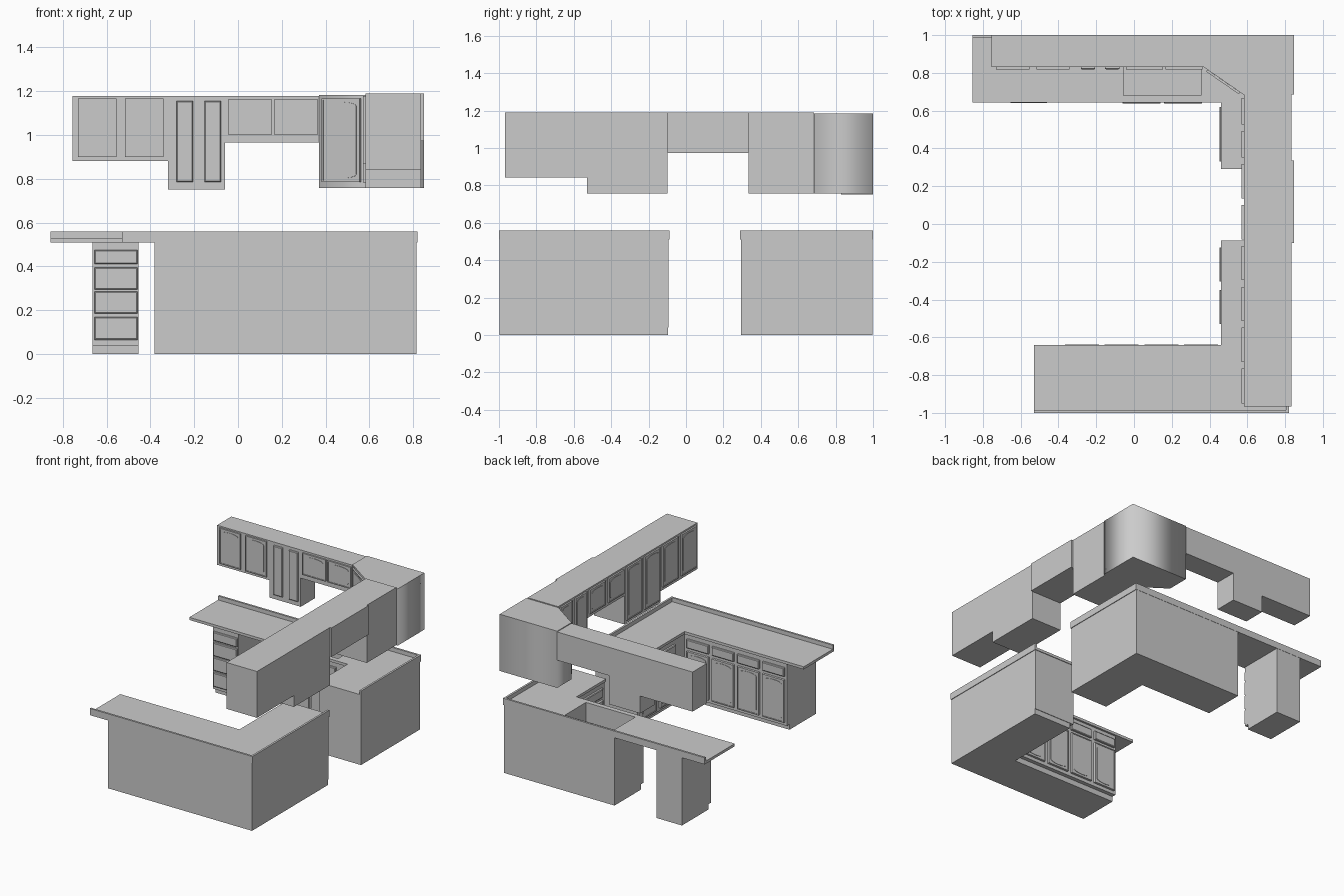
import bpy, bmesh, math
from mathutils import Matrix

cube = bpy.data.objects.get("Cube")
if cube:
    bpy.data.objects.remove(cube, do_unlink=True)

grey = bpy.data.materials.new("plain grey")
grey.use_nodes = True
grey.diffuse_color = (0.6, 0.6, 0.6, 1)
grey.node_tree.nodes["Principled BSDF"].inputs["Base Color"].default_value = (0.6, 0.6, 0.6, 1)


def finish(name, bm):
    bmesh.ops.recalc_face_normals(bm, faces=bm.faces[:])
    mesh = bpy.data.meshes.new(name)
    bm.to_mesh(mesh)
    bm.free()
    mesh.materials.append(grey)
    obj = bpy.data.objects.new(name, mesh)
    bpy.context.collection.objects.link(obj)
    return obj


def add_prism(bm, pts, low, high, shrink=0.0):
    """Extrude an outline upward; shrink chamfers the top rim."""
    face = bm.faces.new([bm.verts.new((x, y, low)) for x, y in pts])
    top = bmesh.ops.extrude_face_region(bm, geom=[face])["geom"]
    for v in top:
        if isinstance(v, bmesh.types.BMVert):
            v.co.z = high
            v.co.x -= math.copysign(shrink, v.co.x)
            v.co.y -= math.copysign(shrink, v.co.y)


def prism(name, pts, low, high):
    bm = bmesh.new()
    add_prism(bm, pts, low, high)
    return finish(name, bm)


def rect(x0, x1, y0, y1):
    return [(x0, y0), (x1, y0), (x1, y1), (x0, y1)]


def ell(xo, x_end, x_in, yo, y_in, y_end):
    """L outline with its outer corner at xo, yo."""
    return [(xo, yo), (x_end, yo), (x_end, y_in), (x_in, y_in), (x_in, y_end), (xo, y_end)]


def front(name, x, y, angle, width, z0, z1, arched=True, thick=0.015):
    """Door or drawer front; angle 0 faces -y."""
    bm = bmesh.new()
    w, h = width / 2, (z1 - z0) / 2
    add_prism(bm, rect(-w, w, -h, h), 0, thick - 0.004)
    if arched:
        # Frame around a sunken field, with a raised arched panel in it
        rim = 0.007
        for r in (rect(-w, -w + rim, -h, h), rect(w - rim, w, -h, h),
                  rect(-w + rim, w - rim, -h, -h + rim), rect(-w + rim, w - rim, h - rim, h)):
            add_prism(bm, r, thick - 0.004, thick)
        pw, ph, rise = w - 0.02, h - 0.035, 0.018
        arc = [(pw * math.cos(math.pi * i / 8), ph + rise * math.sin(math.pi * i / 8))
               for i in range(9)]
        add_prism(bm, arc + [(-u, -v) for u, v in arc], thick - 0.004, thick - 0.001)
    else:
        add_prism(bm, rect(-w, w, -h, h), thick - 0.004, thick, 0.005)
    bm.transform(Matrix.Translation((x, y, (z0 + z1) / 2))
                 @ Matrix.Rotation(angle, 4, "Z") @ Matrix.Rotation(math.pi / 2, 4, "X"))
    return finish(name, bm)


SOUTH, WEST, NORTH = 0, -math.pi / 2, math.pi

# Base cabinets: body over a recessed toe kick
TOE, BODY, SLAB, LIP = 0.04, 0.51, 0.53, 0.56
prism("front_base", ell(0.815, -0.38, 0.47, -0.998, -0.655, -0.093), TOE, BODY)
prism("front_toe_kick", ell(0.815, -0.38, 0.5, -0.998, -0.685, -0.097), 0, TOE)
back_base = prism("back_base", ell(0.815, -0.105, 0.47, 0.998, 0.655, 0.295), TOE, BODY)
prism("back_toe_kick", ell(0.815, -0.105, 0.5, 0.998, 0.685, 0.295), 0, TOE)
prism("drawer_base", rect(-0.665, -0.455, 0.655, 0.998), TOE, BODY)
prism("drawer_toe_kick", rect(-0.665, -0.455, 0.685, 0.998), 0, TOE)

# Countertops with a raised lip along the outer sides
prism("front_counter", ell(0.82, -0.53, 0.46, -1, -0.64, -0.088), BODY, SLAB)
prism("front_backsplash", ell(0.82, -0.53, 0.805, -1, -0.985, -0.088), SLAB, LIP)
back_counter = prism("back_counter", ell(0.82, -0.855, 0.46, 1, 0.643, 0.29), BODY, SLAB)
prism("back_backsplash", ell(0.82, -0.855, 0.805, 1, 0.985, 0.29), SLAB, LIP)

# Sink opening
cutter = prism("sink_cutter", rect(-0.055, 0.355, 0.68, 0.93), 0.35, 0.6)
cutter.hide_render = True
for obj in (back_base, back_counter):
    mod = obj.modifiers.new("sink", "BOOLEAN")
    mod.operation = "DIFFERENCE"
    mod.solver = "EXACT"
    mod.object = cutter
    bpy.context.view_layer.objects.active = obj
    bpy.ops.object.modifier_apply(modifier=mod.name)
bpy.data.objects.remove(cutter, do_unlink=True)

# Drawer stack
for i, (z0, z1) in enumerate([(0.065, 0.17), (0.185, 0.285), (0.295, 0.395), (0.41, 0.475)]):
    front(f"stack_drawer_{i}", -0.557, 0.655, SOUTH, 0.197, z0, z1, False)


def base_front(name, x, y, angle, width):
    front(name + "_door", x, y, angle, width, 0.065, 0.385, True, 0.017)
    front(name + "_drawer", x, y, angle, width, 0.41, 0.475, False, 0.017)


for i in range(4):
    base_front(f"front_base_{i}", -0.275 + 0.21 * i, -0.655, NORTH, 0.18)
for i, y in enumerate((-0.215, -0.44)):
    base_front(f"side_base_{i}", 0.47, y, WEST, 0.18)
base_front("range_side_base", 0.47, 0.475, WEST, 0.29)
for i, x in enumerate((0.04, 0.26)):
    base_front(f"sink_base_{i}", x, 0.655, SOUTH, 0.2)

# Wall cabinets along the back
TOP = 1.177
prism("back_wall_cabinet", rect(-0.755, -0.32, 0.83, 1), 0.88, TOP)
prism("slim_wall_cabinet", rect(-0.32, -0.06, 0.83, 1), 0.75, TOP)
prism("short_wall_cabinet", rect(-0.06, 0.37, 0.83, 1), 0.965, TOP)
for i, (x, w, z0, z1, arched) in enumerate([
        (-0.642, 0.175, 0.9, 1.167, True), (-0.428, 0.175, 0.9, 1.167, True),
        (-0.243, 0.075, 0.785, 1.155, False), (-0.115, 0.075, 0.785, 1.155, False),
        (0.055, 0.195, 1.0, 1.163, True), (0.265, 0.195, 1.0, 1.163, True)]):
    front(f"back_wall_door_{i}", x, 0.83, SOUTH, w, z0, z1, arched, 0.012)

# Corner wall cabinet with soft-shaded sides and a diagonal door
corner = prism("corner_wall_cabinet",
               [(0.37, 1), (0.37, 0.83), (0.58, 0.685), (0.848, 0.685), (0.848, 1)], 0.757, 1.183)
bm = bmesh.new()
bm.from_mesh(corner.data)
bm.normal_update()
for face in bm.faces:
    face.smooth = abs(face.normal.z) < 0.5
for edge in bm.edges:
    edge.smooth = all(f.smooth for f in edge.link_faces)
bm.to_mesh(corner.data)
bm.free()
front("corner_wall_door", 0.475, 0.757, -math.atan2(0.145, 0.21), 0.21, 0.785, 1.167, True, 0.012)

# Wall cabinets along the side
for name, y0, y1, z0, outer in [("end", -0.967, -0.53, 0.842, 0.835),
                                ("tall", -0.53, -0.1, 0.757, 0.835),
                                ("hood", -0.1, 0.335, 0.972, 0.848),
                                ("inner", 0.335, 0.685, 0.757, 0.835)]:
    prism(name + "_wall_cabinet", rect(0.582, outer, y0, y1), z0, 1.19)
    half = (y1 - y0) / 2
    for i in (0, 1):
        front(f"{name}_wall_door_{i}", 0.582, y0 + half * (i + 0.5), WEST, half - 0.035,
              z0 + 0.025, 1.178, True, 0.012)
